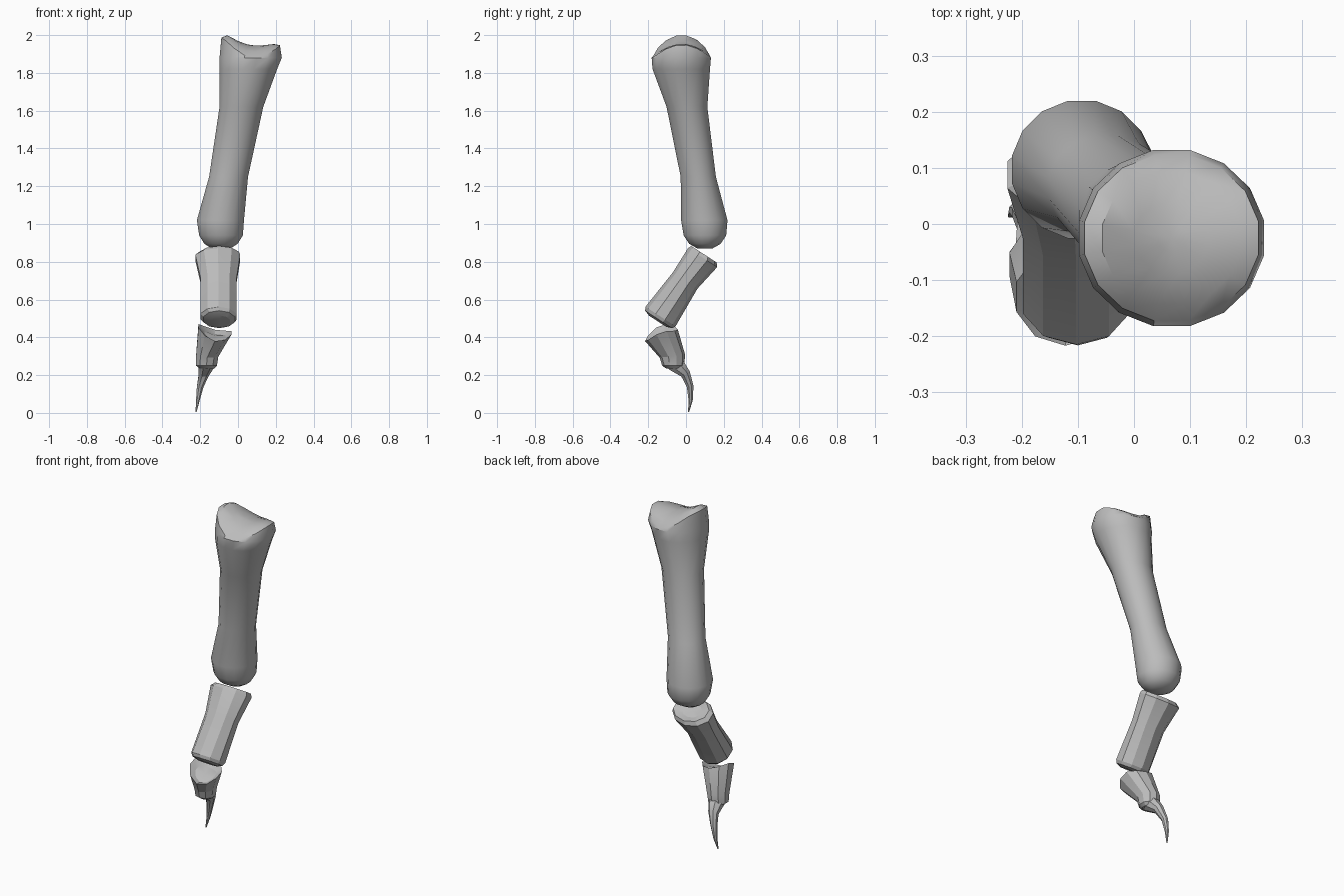
import bpy, bmesh, math
from mathutils import Vector

cube = bpy.data.objects.get("Cube")
if cube:
    bpy.data.objects.remove(cube)

grey = bpy.data.materials.new("bone grey")
grey.use_nodes = True
grey.diffuse_color = (0.5, 0.5, 0.5, 1)
bsdf = grey.node_tree.nodes["Principled BSDF"]
bsdf.inputs["Base Color"].default_value = grey.diffuse_color


def ring_points(ring, sides):
    """Ellipse: x, y, z, half width, half depth, pitch, roll, saddle."""
    x, y, z, rx, ry, pitch, roll, saddle = (tuple(ring) + (0, 0, 0))[:8]
    p, r = math.radians(pitch), math.radians(roll)
    u = Vector((math.cos(r), 0, math.sin(r)))
    v = Vector((0, math.cos(p), math.sin(p)))
    points = []
    for i in range(sides):
        a = math.tau * (i + 0.5) / sides
        points.append(Vector((x, y, z + saddle * math.cos(2 * a)))
                      + u * rx * math.cos(a) + v * ry * math.sin(a))
    return points


def loft(name, loops, smooth_angle):
    """Skin loops from bottom to top and close both ends with fans."""
    bm = bmesh.new()
    rows = [[bm.verts.new(p) for p in loop] for loop in loops]
    n = len(rows[0])
    for low, high in zip(rows, rows[1:]):
        for i in range(n):
            j = (i + 1) % n
            bm.faces.new((low[i], low[j], high[j], high[i]))
    for row in (rows[0], rows[-1]):
        centre = bm.verts.new(sum((v.co for v in row), Vector()) / n)
        for i in range(n):
            bm.faces.new((row[i], row[(i + 1) % n], centre))
    bmesh.ops.recalc_face_normals(bm, faces=bm.faces)
    mesh = bpy.data.meshes.new(name)
    bm.to_mesh(mesh)
    bm.free()
    mesh.materials.append(grey)
    obj = bpy.data.objects.new(name, mesh)
    bpy.context.collection.objects.link(obj)
    bpy.ops.object.select_all(action='DESELECT')
    obj.select_set(True)
    bpy.context.view_layer.objects.active = obj
    bpy.ops.object.shade_smooth_by_angle(angle=math.radians(smooth_angle))
    return obj


def joint_height(x, y):
    """Saddle-shaped upper joint surface of the long bone."""
    t = x - 0.1
    rise = min(2.4 * t * t, 0.055) if t < 0 else t * t
    return 1.945 + rise - 2.2 * (y + 0.02) ** 2


# Long bone: rounded lower knuckle, narrow shaft, flared head
shaft = [
    (-.09, .10, .87, .05, .04),
    (-.09, .10, .895, .09, .085),
    (-.09, .10, .94, .118, .115),
    (-.093, .097, 1.02, .127, .125),
    (-.05, .065, 1.25, .105, .095),
    (.018, .005, 1.62, .118, .11),
    (.055, -.025, 1.82, .155, .155),
    (.067, -.025, 1.88, .168, .16),
]
loops = [ring_points(r, 16) for r in shaft]
# Rim and dished joint surface on top
for scale, drop in ((0.94, 0.012), (0.75, 0), (0.4, 0), (0.15, 0)):
    loop = ring_points((.067, -.025, 0, .168 * scale, .16 * scale), 16)
    for p in loop:
        p.z = joint_height(p.x, p.y) - drop
    loops.append(loop)
loft("long_bone", loops, 40)

# Middle bone: faceted, leaning forward, hollow upper joint
middle = [
    (-.095, -.15, .485, .055, .055),
    (-.10, -.145, .495, .088, .085),
    (-.103, -.135, .51, .1, .095),
    (-.103, -.005, .70, .1, .078),
    (-.107, .088, .822, .125, .092),
    (-.10, .095, .84, .11, .08),
    (-.10, .085, .828, .06, .045),
]
loft("middle_bone", [ring_points(r + (-33,), 10) for r in middle], 20)

# Lower bone: flared cup on top of a short tapered body
lower = [
    (-.165, -.065, .235, .04, .04),
    (-.167, -.068, .25, .058, .058),
    (-.163, -.072, .30, .062, .068, 6),
    (-.122, -.13, .428, .094, .092, 19, -12, .018),
    (-.122, -.13, .408, .06, .06, 19, -12, .01),
]
loft("lower_bone", [ring_points(r, 10) for r in lower], 25)

# Claw: thin curved point
claw = [
    (-.222, .014, .005, .003, .003),
    (-.212, .025, .07, .011, .013, 5),
    (-.2, .022, .14, .019, .019, 12),
    (-.18, -.002, .205, .03, .028, 30),
    (-.168, -.05, .25, .046, .048, 28),
    (-.165, -.07, .27, .045, .045, 30),
]
loft("claw", [ring_points(r, 8) for r in claw], 30)
